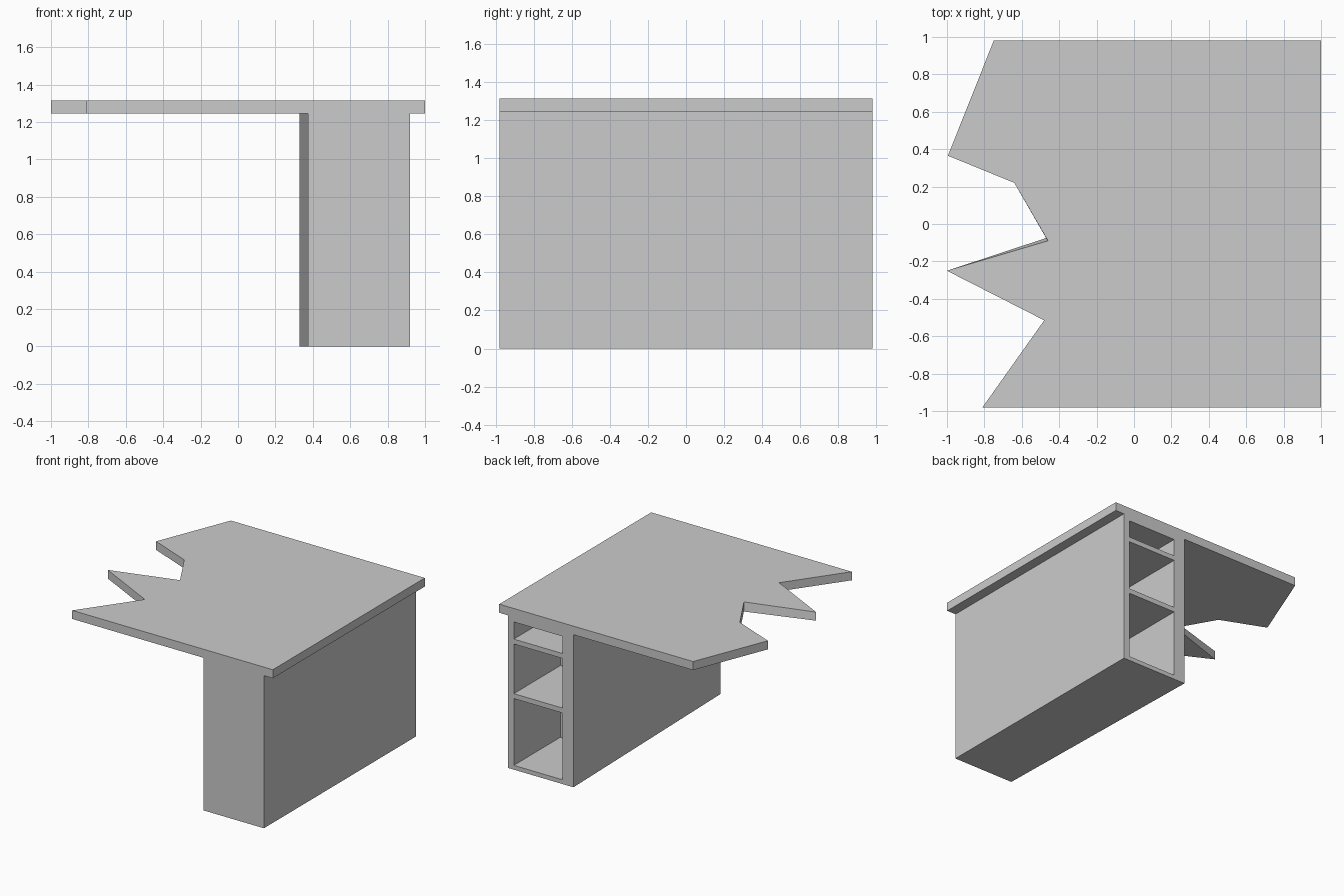
import bpy
import bmesh

if "Cube" in bpy.data.objects:
    bpy.data.objects.remove(bpy.data.objects["Cube"])


def prism(name, bottom, z0, z1, top=None):
    """Closed solid between a bottom outline and a matching top outline."""
    top = top or bottom
    bm = bmesh.new()
    lo = [bm.verts.new((x, y, z0)) for x, y in bottom]
    hi = [bm.verts.new((x, y, z1)) for x, y in top]
    n = len(lo)
    bm.faces.new(lo[::-1])
    bm.faces.new(hi)
    for i in range(n):
        j = (i + 1) % n
        bm.faces.new((lo[i], lo[j], hi[j], hi[i]))
    bmesh.ops.recalc_face_normals(bm, faces=bm.faces)
    mesh = bpy.data.meshes.new(name)
    bm.to_mesh(mesh)
    bm.free()
    obj = bpy.data.objects.new(name, mesh)
    bpy.context.collection.objects.link(obj)
    return obj


# Desk top with the broken, jagged left end
right_end = [(-0.81, -0.98), (1.0, -0.98), (1.0, 0.98), (-0.75, 0.98)]
upper = right_end + [(-0.995, 0.365), (-0.64, 0.22), (-0.46, -0.09),
                     (-1.0, -0.25), (-0.48, -0.515)]
lower = list(upper)
lower[6] = (-0.47, -0.075)
prism("desk_top", lower, 1.245, 1.315, upper)

# Drawer cabinet, slightly tapered on its inner side
cabinet = prism("cabinet", [(0.375, -0.98), (0.92, -0.98),
                            (0.92, 0.98), (0.33, 0.98)], 0.0, 1.245)

# Three empty drawer openings in the back
depth = 0.6
opening = [(0.43, 0.98 - depth), (0.868, 0.98 - depth),
           (0.868, 1.1), (0.43, 1.1)]
for i, (z0, z1) in enumerate([(0.035, 0.58), (0.62, 1.025), (1.065, 1.205)]):
    cutter = prism(f"drawer_cutter_{i + 1}", opening, z0, z1)
    cutter.hide_render = True
    cutter.display_type = 'WIRE'
    mod = cabinet.modifiers.new(f"drawer_opening_{i + 1}", 'BOOLEAN')
    mod.operation = 'DIFFERENCE'
    mod.solver = 'EXACT'
    mod.object = cutter
